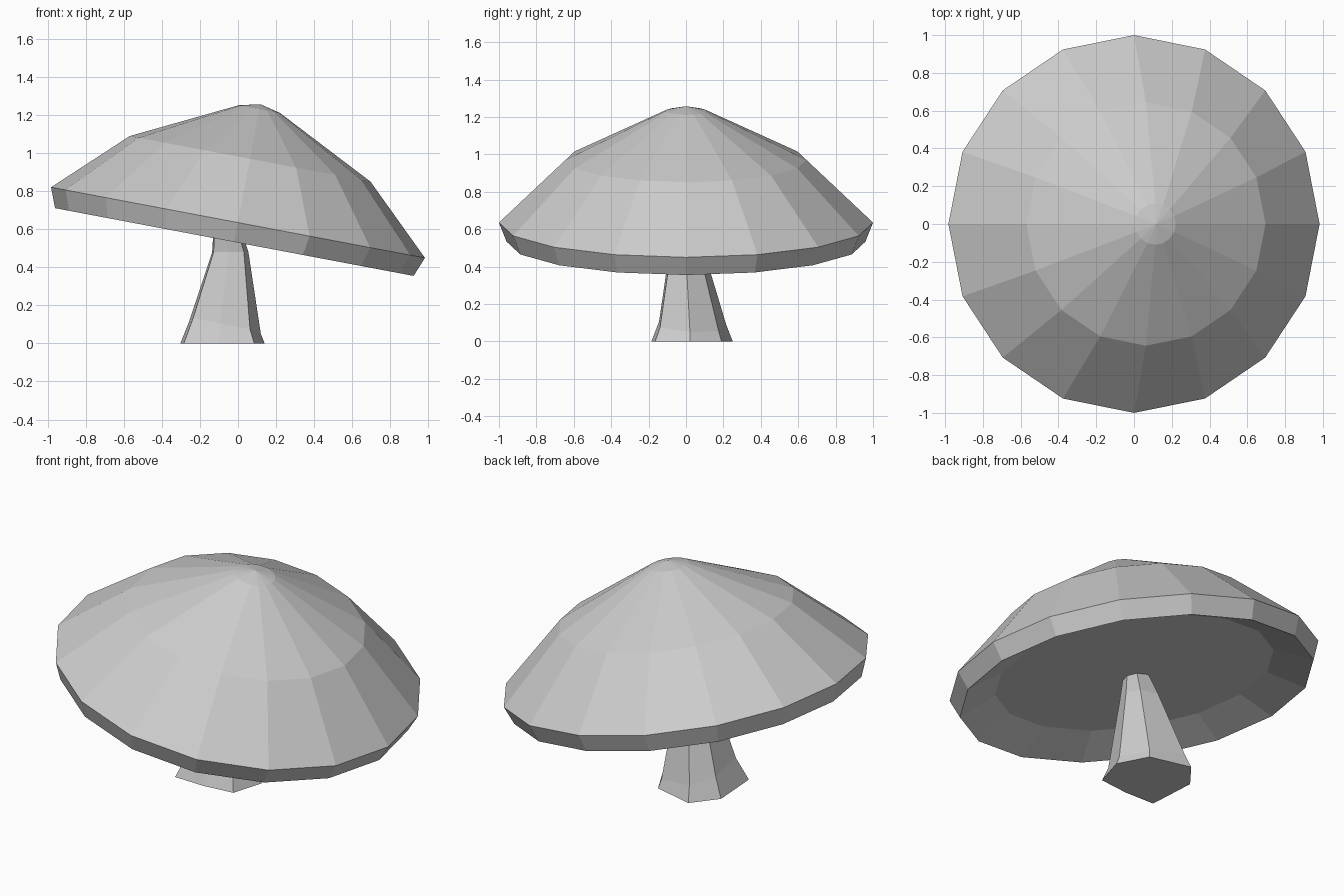
import bpy
import bmesh
from math import cos, sin, pi, radians
from mathutils import Matrix, Vector

cube = bpy.data.objects.get("Cube")
if cube:
    bpy.data.objects.remove(cube, do_unlink=True)

grey = bpy.data.materials.new("plain grey")
grey.use_nodes = True
colour = (0.6, 0.6, 0.6, 1)
grey.diffuse_color = colour
grey.node_tree.nodes["Principled BSDF"].inputs["Base Color"].default_value = colour


def loft(name, rings, matrix=Matrix()):
    """Skin a stack of equal-sided rings, closing both ends."""
    bm = bmesh.new()
    loops = [[bm.verts.new(p) for p in ring] for ring in rings]
    for low, high in zip(loops, loops[1:]):
        for i in range(len(low)):
            j = (i + 1) % len(low)
            bm.faces.new((low[i], low[j], high[j], high[i]))
    bm.faces.new(loops[0][::-1])
    bm.faces.new(loops[-1])
    bmesh.ops.remove_doubles(bm, verts=bm.verts, dist=0.0005)
    bmesh.ops.recalc_face_normals(bm, faces=bm.faces)
    bm.transform(matrix)
    mesh = bpy.data.meshes.new(name)
    bm.to_mesh(mesh)
    bm.free()
    mesh.materials.append(grey)
    obj = bpy.data.objects.new(name, mesh)
    bpy.context.collection.objects.link(obj)
    return obj


def circle(radius, z, sides=16):
    return [Vector((radius * cos(2 * pi * i / sides), radius * sin(2 * pi * i / sides), z))
            for i in range(sides)]


# Cap: recessed underside, rim band, two slopes and a blunt tip, tilted to one side
profile = [(0.755, -0.01), (0.959, -0.104), (1, 0), (0.644, 0.341), (0.11, 0.607), (0.0001, 0.633)]
tilt = Matrix.Translation((0, 0, 0.635)) @ Matrix.Rotation(radians(10.7), 4, "Y")
loft("cap", [circle(r, z) for r, z in profile], tilt)

# Stem: uneven seven-sided foot, slanted flare, waist and bent neck
foot = [Vector(p + (0,)) for p in [(-0.285, -0.18), (-0.1, -0.185), (0.085, -0.165), (0.14, 0.02),
                                   (0.05, 0.19), (-0.19, 0.25), (-0.303, 0.106)]]
centre = Vector((-0.08, 0.03, 0))


def scaled(middle, factor):
    return [Vector(middle) + (p - centre) * factor for p in foot]


flare = []
for p in foot:
    z = 0.075 - 0.16 * p.x - 0.08 * p.y
    q = centre + (p - centre) * (1 - 1.8 * z)
    flare.append(Vector((q.x, q.y, z)))

loft("stem", [foot, flare, scaled((-0.04, 0.003, 0.48), 0.43), scaled((-0.065, -0.06, 0.66), 0.27)])
